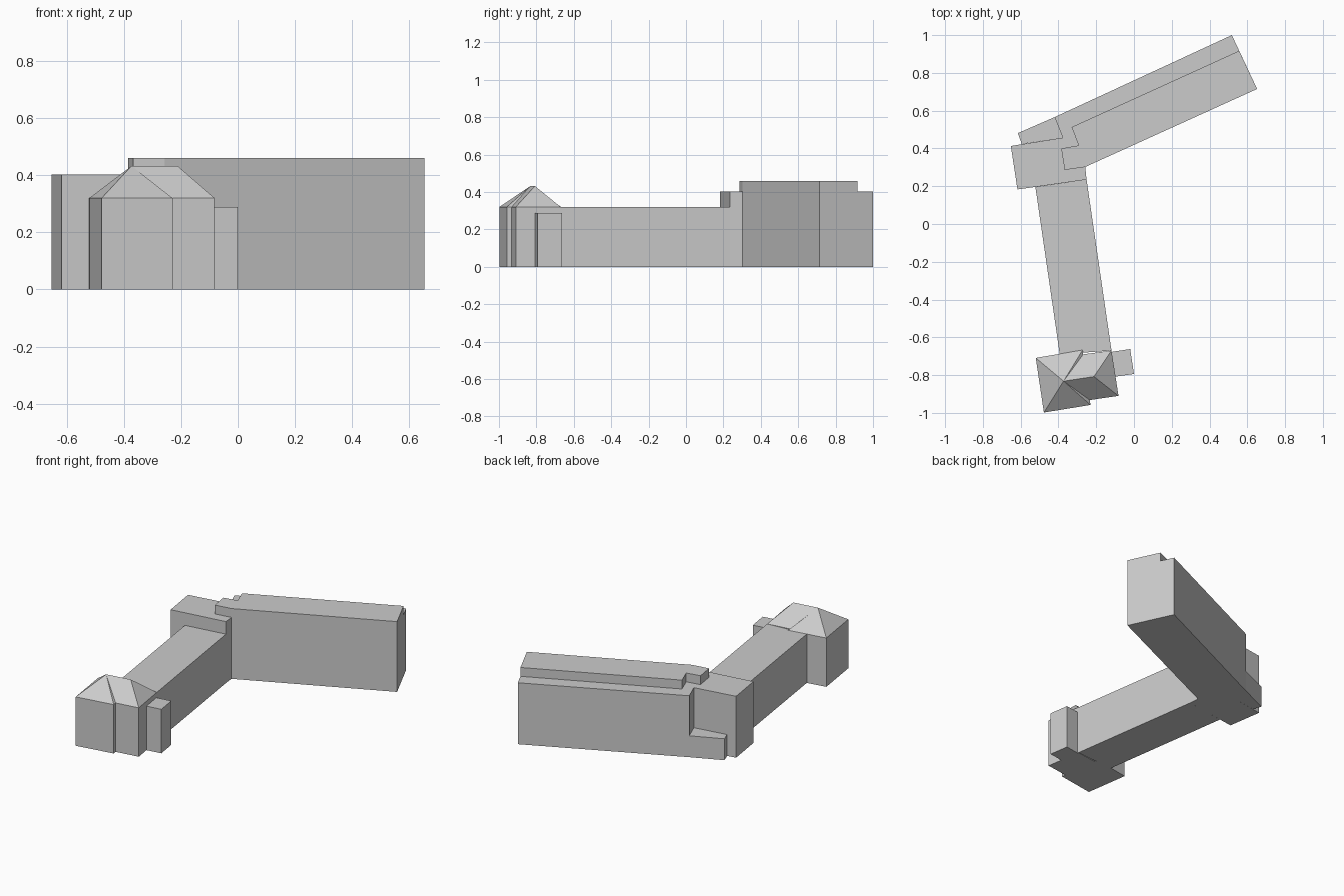
import bpy

cube = bpy.data.objects.get("Cube")
if cube:
    bpy.data.objects.remove(cube, do_unlink=True)

grey = bpy.data.materials.new("plain grey")
grey.use_nodes = True
GREY = (0.6, 0.6, 0.6, 1)
grey.diffuse_color = GREY
grey.node_tree.nodes["Principled BSDF"].inputs["Base Color"].default_value = GREY


def add_mesh(name, verts, faces):
    mesh = bpy.data.meshes.new(name)
    mesh.from_pydata(verts, [], faces)
    mesh.materials.append(grey)
    obj = bpy.data.objects.new(name, mesh)
    bpy.context.collection.objects.link(obj)
    return obj


def prism(name, plan, bottom, top):
    """Extrude an anticlockwise floor plan from bottom to top."""
    n = len(plan)
    verts = [(x, y, z) for z in (bottom, top) for x, y in plan]
    sides = [(i, (i + 1) % n, (i + 1) % n + n, i + n) for i in range(n)]
    caps = [tuple(reversed(range(n))), tuple(range(n, 2 * n))]
    return add_mesh(name, verts, sides + caps)


# Shared plan corners
wing_se = (0.652, 0.715)
inner_corner = (-0.258, 0.302)
wing_nw = (-0.42, 0.566)
wing_notch = (-0.377, 0.457)

# Long back wing with its corner block, as one L-shaped body
prism("back_wing", [wing_se, (0.518, 1.0), wing_nw, wing_notch, (-0.652, 0.413),
                    (-0.617, 0.183), (-0.251, 0.235), inner_corner], 0, 0.402)

# Raised upper storey along the front of the wing
prism("upper_storey", [wing_se, (0.557, 0.917), (-0.33, 0.513), (-0.293, 0.416),
                       (-0.385, 0.4), (-0.367, 0.286), inner_corner], 0.402, 0.46)

# Low annex in the rear corner
prism("low_annex", [wing_notch, wing_nw, (-0.615, 0.481), (-0.594, 0.423)], 0, 0.14)

# Connecting corridor
prism("corridor", [(-0.393, -0.69), (-0.119, -0.67), (-0.251, 0.235),
                   (-0.522, 0.196)], 0, 0.32)

# Front pavilion of two offset blocks
eaves = [(-0.52, -0.709), (-0.477, -0.998), (-0.23, -0.958), (-0.234, -0.932),
         (-0.082, -0.91), (-0.119, -0.67), (-0.269, -0.69), (-0.272, -0.667)]
prism("pavilion_walls", eaves, 0, 0.32)

# Hipped roof: a pyramid joined to a short ridge
P, Q = len(eaves), len(eaves) + 1
ridge = [(-0.373, -0.832, 0.432), (-0.212, -0.808, 0.432)]
add_mesh("pavilion_roof", [(x, y, 0.32) for x, y in eaves] + ridge,
         [(0, 1, P), (1, 2, P), (2, 3, P), (3, 4, Q, P), (4, 5, Q),
          (5, 6, P, Q), (6, 7, P), (7, 0, P)])

# Side porch
prism("side_porch", [(-0.098, -0.808), (0.0, -0.794), (-0.02, -0.662),
                     (-0.119, -0.677)], 0, 0.288)
